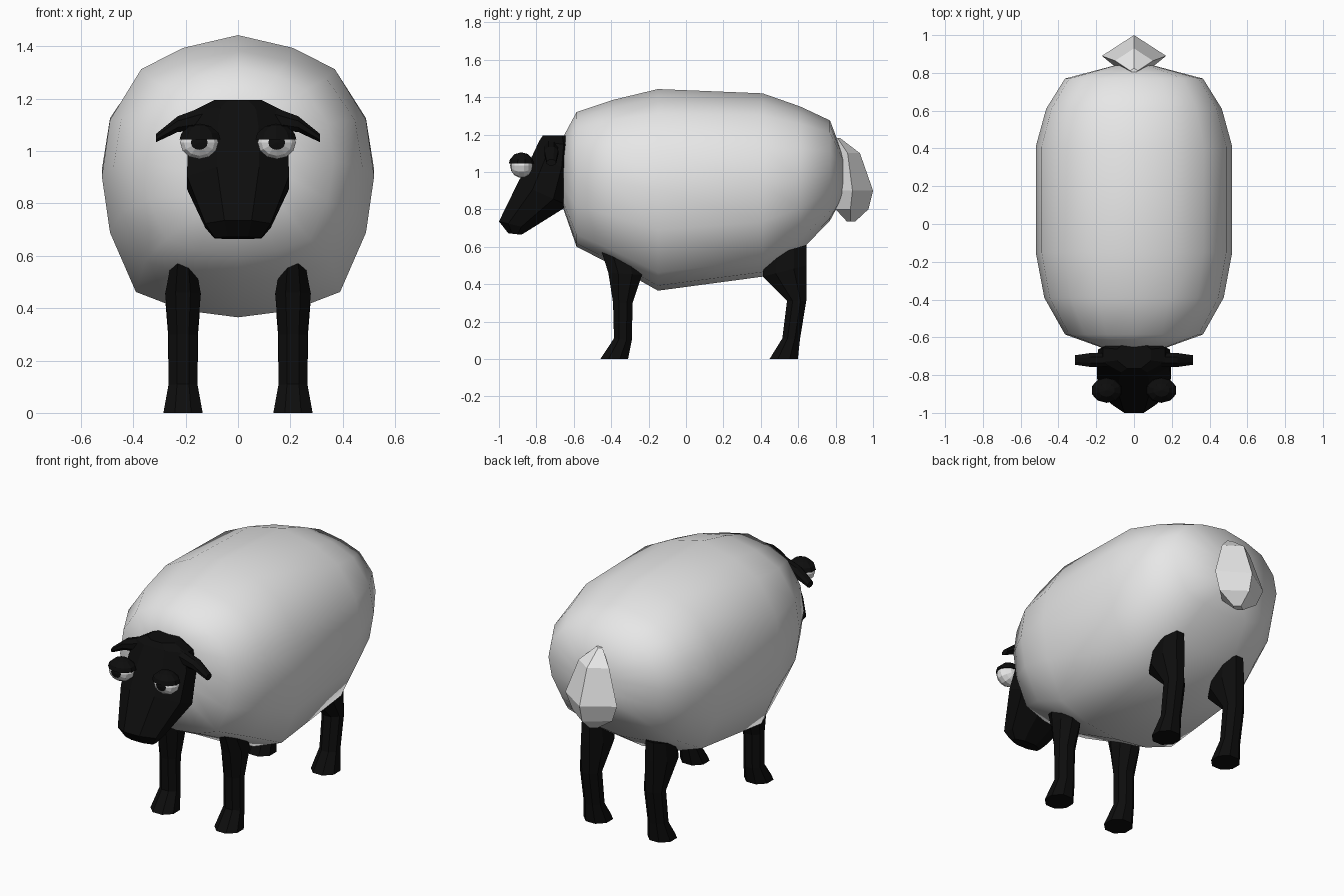
import bpy, bmesh, math
from mathutils import Matrix

if "Cube" in bpy.data.objects:
    bpy.data.objects.remove(bpy.data.objects["Cube"])


def material(name, rgb):
    m = bpy.data.materials.new(name)
    m.diffuse_color = (*rgb, 1)
    m.use_nodes = True
    m.node_tree.nodes["Principled BSDF"].inputs["Base Color"].default_value = m.diffuse_color
    return m


WOOL = material("wool_white", (0.8, 0.8, 0.8))
BLACK = material("black_skin", (0.004, 0.004, 0.004))

# unit cross-sections as (sideways, along) pairs
K = 1 / math.cos(math.pi / 8)
OCTAGON = [(K * math.sin(math.pi * (2 * i + 1) / 8), K * math.cos(math.pi * (2 * i + 1) / 8))
           for i in range(8)]
HALF = [(0, 1), (.4, .91), (.71, .76), (.94, .4), (1, 0), (.94, -.4), (.75, -.82), (.4, -.95), (0, -1)]
FLEECE = HALF + [(-s, c) for s, c in HALF[-2:0:-1]]
KITE = [(0, 1), (1, -.1), (.35, -1), (-.35, -1), (-1, -.1)]


def ring(a, b, hw, shape, xc=0):
    """Section between the (y, z) points a and b, with half width hw."""
    pts = []
    for s, c in shape:
        t = (1 + c) / 2
        pts.append((xc + hw * s, b[0] + (a[0] - b[0]) * t, b[1] + (a[1] - b[1]) * t))
    return pts


def finish(name, bm, mats, mirror=False):
    bmesh.ops.recalc_face_normals(bm, faces=bm.faces)
    me = bpy.data.meshes.new(name)
    bm.to_mesh(me)
    bm.free()
    for m in mats:
        me.materials.append(m)
    ob = bpy.data.objects.new(name, me)
    bpy.context.collection.objects.link(ob)
    if mirror:
        ob.modifiers.new("mirror", 'MIRROR').use_mirror_merge = False
    return ob


def loft(name, rings, mat, mirror=False):
    bm = bmesh.new()
    vs = [[bm.verts.new(p) for p in r] for r in rings]
    n = len(vs[0])
    for r0, r1 in zip(vs, vs[1:]):
        for i in range(n):
            j = (i + 1) % n
            bm.faces.new((r0[i], r0[j], r1[j], r1[i]))
    bm.faces.new(vs[0])
    bm.faces.new(vs[-1])
    return finish(name, bm, [mat], mirror)


# woolly body: y, top z, bottom z, half width
body = loft("body", [ring((y, t), (y, b), w, FLEECE) for y, t, b, w in [
    (-.655, 1.19, .80, .17), (-.585, 1.32, .60, .365), (-.39, 1.385, .50, .475),
    (-.15, 1.443, .365, .52), (.41, 1.42, .44, .52), (.61, 1.35, .575, .465),
    (.77, 1.275, .74, .365), (.84, 1.09, .87, .10)]], WOOL)
bpy.context.view_layer.objects.active = body
body.select_set(True)
bpy.ops.object.shade_smooth_by_angle(angle=math.radians(48))

# head: front point, back point, half width
loft("head", [ring(a, b, w, OCTAGON) for a, b, w in [
    ((-.95, .672), (-.88, .664), .09), ((-1.0, .735), (-.83, .695), .125),
    ((-.90, .94), (-.63, .82), .195), ((-.82, 1.09), (-.60, 1.0), .19),
    ((-.785, 1.165), (-.60, 1.14), .165), ((-.765, 1.195), (-.62, 1.195), .09)]], BLACK)

# drooping ears: x, z, half height, half depth
loft("ears", [[(x, -.72 + hd * c, z + hh * s) for s, c in OCTAGON] for x, z, hh, hd in [
    (.13, 1.125, .045, .035), (.23, 1.103, .03, .037), (.313, 1.05, .016, .025)]], BLACK, True)


# legs: front (y, z), back (y, z), half width
def legs(name, levels):
    loft(name, [ring(a, b, w, OCTAGON, .21) for a, b, w in levels], BLACK, True)


legs("front_legs", [
    ((-.458, 0), (-.31, 0), .075), ((-.385, .11), (-.29, .10), .055),
    ((-.39, .30), (-.285, .30), .055), ((-.415, .46), (-.235, .45), .068),
    ((-.45, .57), (-.24, .50), .05)])
legs("hind_legs", [
    ((.447, 0), (.598, 0), .075), ((.515, .11), (.61, .11), .055),
    ((.54, .31), (.643, .31), .058), ((.41, .44), (.645, .50), .07),
    ((.42, .54), (.643, .61), .06)])

# faceted tail: height, back y, front y, half width
loft("tail", [ring((yb, z), (yf, z), w, KITE) for z, yb, yf, w in [
    (1.18, .825, .80, .02), (1.10, .93, .81, .10), (.90, 1.0, .80, .17),
    (.80, .975, .80, .13), (.735, .905, .86, .035)]], WOOL)

# eyeballs, pole forward, with the faces round the pole as pupils
bm = bmesh.new()
bmesh.ops.create_uvsphere(bm, u_segments=12, v_segments=7, radius=1)
bmesh.ops.rotate(bm, verts=bm.verts, matrix=Matrix.Rotation(math.pi / 2, 3, 'X'))
for f in bm.faces:
    f.material_index = int(f.calc_center_median().y < -.9)
bmesh.ops.scale(bm, verts=bm.verts, vec=(.075, .06, .065))
bmesh.ops.translate(bm, verts=bm.verts, vec=(.148, -.88, 1.033))
finish("eyes", bm, [WOOL, BLACK], True)

# heavy upper eyelids
bm = bmesh.new()
bmesh.ops.create_uvsphere(bm, u_segments=10, v_segments=6, radius=1)
bmesh.ops.scale(bm, verts=bm.verts, vec=(.086, .07, .072))
cut = bmesh.ops.bisect_plane(bm, geom=bm.verts[:] + bm.edges[:] + bm.faces[:],
                             plane_co=(0, 0, .012), plane_no=(0, 0, 1), clear_inner=True)
bmesh.ops.holes_fill(bm, edges=[e for e in bm.edges if e.is_boundary])
bmesh.ops.translate(bm, verts=bm.verts, vec=(.145, -.88, 1.033))
finish("eyelids", bm, [BLACK], True)
